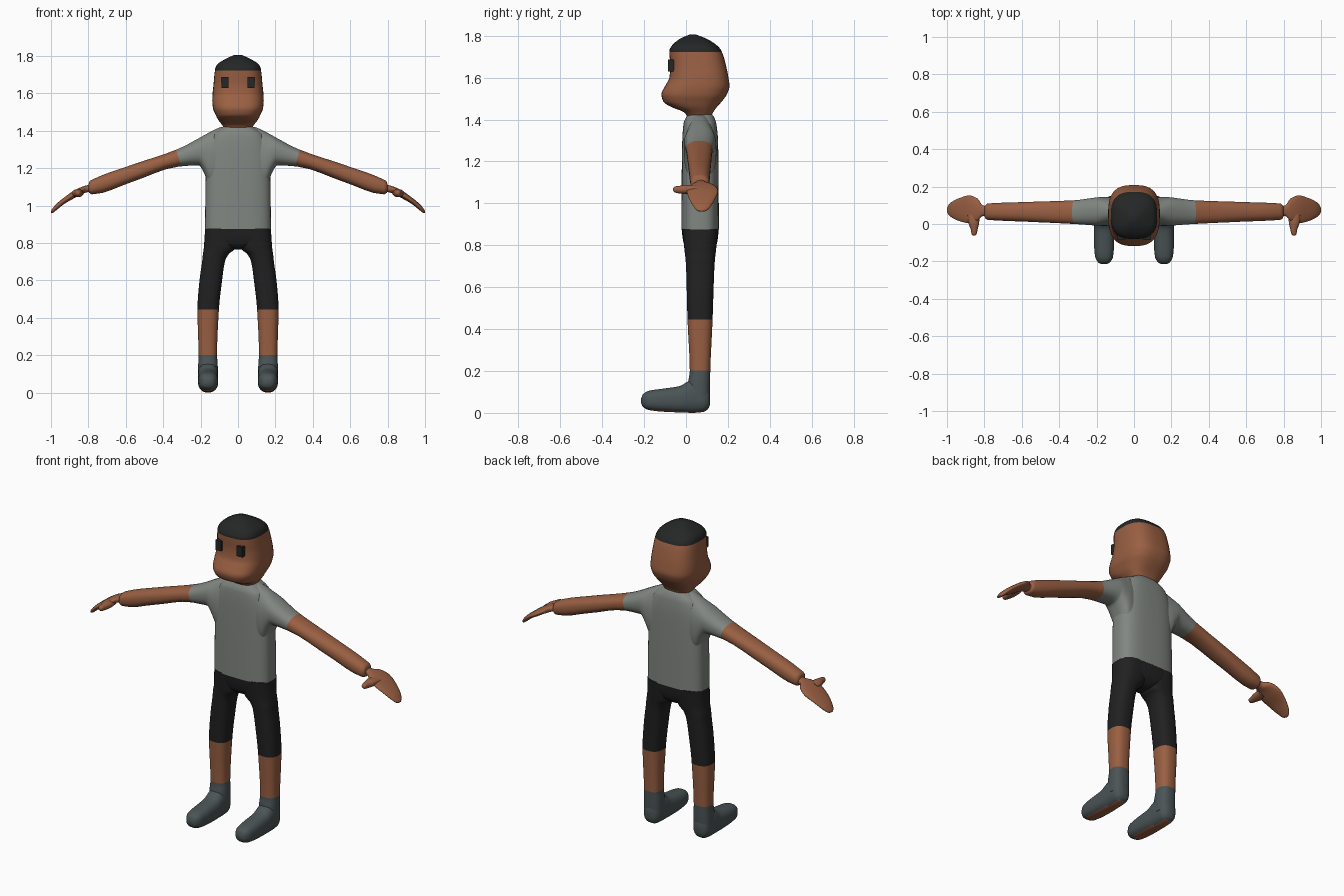
import bpy, bmesh, math
from mathutils import Vector

cube = bpy.data.objects.get("Cube")
if cube:
    bpy.data.objects.remove(cube)


def material(name, rgb):
    m = bpy.data.materials.new(name)
    m.use_nodes = True
    m.diffuse_color = (*rgb, 1)
    m.node_tree.nodes["Principled BSDF"].inputs["Base Color"].default_value = (*rgb, 1)
    return m


skin = material("skin brown", (0.32, 0.115, 0.055))
shirt = material("shirt grey", (0.22, 0.24, 0.22))
black = material("shorts black", (0.015, 0.015, 0.015))
hair = material("hair black", (0.018, 0.019, 0.019))
boot = material("boot slate", (0.07, 0.088, 0.092))


def smooth_stations(stations, steps):
    """Monotone cubic interpolation of the section sizes along the part."""
    n, width = len(stations), len(stations[0])

    def slope(i, k):
        return (stations[i + 1][k] - stations[i][k]) / (stations[i + 1][0] - stations[i][0])

    def tangent(i, k):
        if i == 0 or i == n - 1:
            return slope(min(i, n - 2), k)
        a, b = slope(i - 1, k), slope(i, k)
        return 2 * a * b / (a + b) if a * b > 0 else 0

    out = []
    for i in range(n - 1):
        p, q = stations[i], stations[i + 1]
        h = q[0] - p[0]
        for s in range(steps):
            t = s / steps
            row = [p[0] + h * t]
            for k in range(1, width):
                row.append((1 + 2 * t) * (1 - t) ** 2 * p[k] + t * (1 - t) ** 2 * h * tangent(i, k)
                           + t * t * (3 - 2 * t) * q[k] + t * t * (t - 1) * h * tangent(i + 1, k))
            out.append(row)
    return out + [stations[-1]]


def loft(name, axis, stations, mats, cuts=(), power=2.5, sides=40, steps=4, mirror=False, rule=None):
    """Rounded sections along an axis; each station is position, then min and max of the two other axes.
    Each cut (point, normal) splits the surface and colours the far side with the next material."""
    others = [a for a in range(3) if a != axis]
    bm = bmesh.new()
    rings = []
    for t, a0, a1, b0, b1 in smooth_stations(stations, steps):
        ring = []
        for i in range(sides):
            ang = 2 * math.pi * (i + 0.5) / sides
            c, s = math.cos(ang), math.sin(ang)
            co = [0, 0, 0]
            co[axis] = t
            co[others[0]] = (a0 + a1) / 2 + (a1 - a0) / 2 * math.copysign(abs(c) ** (2 / power), c)
            co[others[1]] = (b0 + b1) / 2 + (b1 - b0) / 2 * math.copysign(abs(s) ** (2 / power), s)
            ring.append(bm.verts.new(co))
        rings.append(ring)
    for r0, r1 in zip(rings, rings[1:]):
        for i in range(sides):
            j = (i + 1) % sides
            bm.faces.new((r0[i], r0[j], r1[j], r1[i]))
    bm.faces.new(rings[0])
    bm.faces.new(rings[-1])
    bmesh.ops.recalc_face_normals(bm, faces=bm.faces)
    for index, (point, normal) in enumerate(cuts, 1):
        bmesh.ops.bisect_plane(bm, geom=bm.verts[:] + bm.edges[:] + bm.faces[:],
                               plane_co=point, plane_no=normal)
        for f in bm.faces:
            if (f.calc_center_median() - Vector(point)).dot(Vector(normal)) > 0:
                f.material_index = index
    if rule:
        for f in bm.faces:
            f.material_index = rule(f)
    return finish(name, bm, mats, mirror)


def finish(name, bm, mats, mirror, smooth=True):
    mesh = bpy.data.meshes.new(name)
    bm.to_mesh(mesh)
    bm.free()
    ob = bpy.data.objects.new(name, mesh)
    bpy.context.collection.objects.link(ob)
    for m in mats:
        mesh.materials.append(m)
    if smooth:
        bpy.ops.object.select_all(action='DESELECT')
        ob.select_set(True)
        bpy.context.view_layer.objects.active = ob
        bpy.ops.object.shade_smooth_by_angle(angle=math.radians(50))
    if mirror:
        mod = ob.modifiers.new("mirror", 'MIRROR')
        mod.use_mirror_merge = False
    return ob


def upright(rows):
    """Stations centred on x, given as height, half width, front, back."""
    return [(z, -w, w, y0, y1) for z, w, y0, y1 in rows]


X, Y, Z = 0, 1, 2

# Head with cropped hair
loft("head", Z, upright([
    (1.41, .07, .01, .12), (1.435, .088, -.01, .13), (1.46, .107, -.07, .148),
    (1.485, .12, -.108, .17), (1.52, .134, -.118, .195), (1.56, .138, -.1, .208),
    (1.6, .136, -.08, .203), (1.65, .131, -.075, .193), (1.727, .123, -.08, .17),
    (1.752, .114, -.068, .15), (1.785, .065, -.03, .1), (1.805, .02, .015, .05)]),
    [skin, hair], [((0, 0, 1.722), (0, 0, 1))], power=2.8)

# Eyes
bm = bmesh.new()
bmesh.ops.create_cube(bm, size=1)
for v in bm.verts:
    v.co = Vector((.069 + v.co.x * .036, -.068 + v.co.y * .036, 1.658 + v.co.z * .058))
finish("eyes", bm, [hair], True, smooth=False)

# Shirt body
loft("shirt_body", Z, upright([
    (.875, .177, -.022, .157), (1.1, .174, -.021, .156), (1.2, .172, -.02, .155),
    (1.3, .164, -.018, .153), (1.38, .135, -.012, .145), (1.415, .09, .003, .132),
    (1.428, .07, .015, .12)]), [shirt], power=3)

# Sleeve and arm
loft("arm", X, [
    (.02, .005, .13, 1.05, 1.424), (.08, .0, .135, 1.05, 1.422), (.15, -.01, .145, 1.1, 1.393),
    (.18, -.01, .144, 1.17, 1.377), (.21, -.008, .141, 1.215, 1.36), (.32, .0, .127, 1.208, 1.303),
    (.57, .012, .118, 1.125, 1.217), (.78, .022, .11, 1.06, 1.139), (.795, .03, .1, 1.068, 1.128),
    (.8, .045, .09, 1.08, 1.11)],
    [shirt, skin], [((.318, 0, 1.255), (.95, 0, -.28))], power=2.3, mirror=True)

# Hand and thumb
loft("hand", X, [
    (.78, .045, .095, 1.075, 1.115), (.81, .042, .1, 1.07, 1.108), (.835, .02, .135, 1.062, 1.1),
    (.88, .004, .153, 1.037, 1.078), (.93, .014, .14, 1.008, 1.043), (.975, .035, .118, .972, 1.005),
    (.993, .05, .1, .96, .983), (1.0, .065, .085, .962, .972)],
    [skin], power=2.2, mirror=True)
loft("thumb", Y, [
    (-.062, .85, .86, 1.062, 1.072), (-.055, .842, .868, 1.053, 1.08), (-.03, .836, .873, 1.047, 1.084),
    (.005, .828, .885, 1.045, 1.088), (.05, .825, .89, 1.05, 1.085)],
    [skin], power=2.1, mirror=True)

# Shorts seat
loft("shorts_seat", Z, upright([
    (.765, .025, .03, .11), (.775, .06, .012, .125), (.8, .12, -.008, .145),
    (.84, .166, -.017, .153), (.878, .176, -.021, .156)]), [black], power=3)

# Legs: shorts, bare shin, boot shaft
loft("leg", Z, [
    (.06, .108, .213, .01, .113), (.14, .108, .213, .01, .115), (.2, .112, .211, .018, .116),
    (.445, .102, .217, .007, .127), (.6, .085, .206, .003, .132), (.7, .07, .192, .0, .136),
    (.74, .05, .188, -.003, .139), (.765, .02, .184, -.006, .142), (.8, .005, .181, -.01, .146),
    (.878, .002, .176, -.018, .154)],
    [boot, skin, black], [((0, 0, .202), (0, 0, 1)), ((0, 0, .445), (0, 0, 1))],
    power=2.5, mirror=True)

# Boot foot with bare sole
loft("boot_foot", Y, [
    (-.214, .145, .175, .045, .07), (-.205, .128, .192, .028, .09), (-.175, .112, .208, .013, .106),
    (-.1, .106, .214, .005, .117), (-.03, .106, .214, .002, .128), (.0, .107, .214, .001, .145),
    (.03, .107, .214, .0, .16), (.08, .11, .211, .004, .14), (.105, .122, .2, .018, .12),
    (.115, .14, .18, .04, .1)],
    [boot, skin], power=2.5, mirror=True,
    rule=lambda f: int(f.normal.z < -.85 and -.17 < f.calc_center_median().y < .1))
